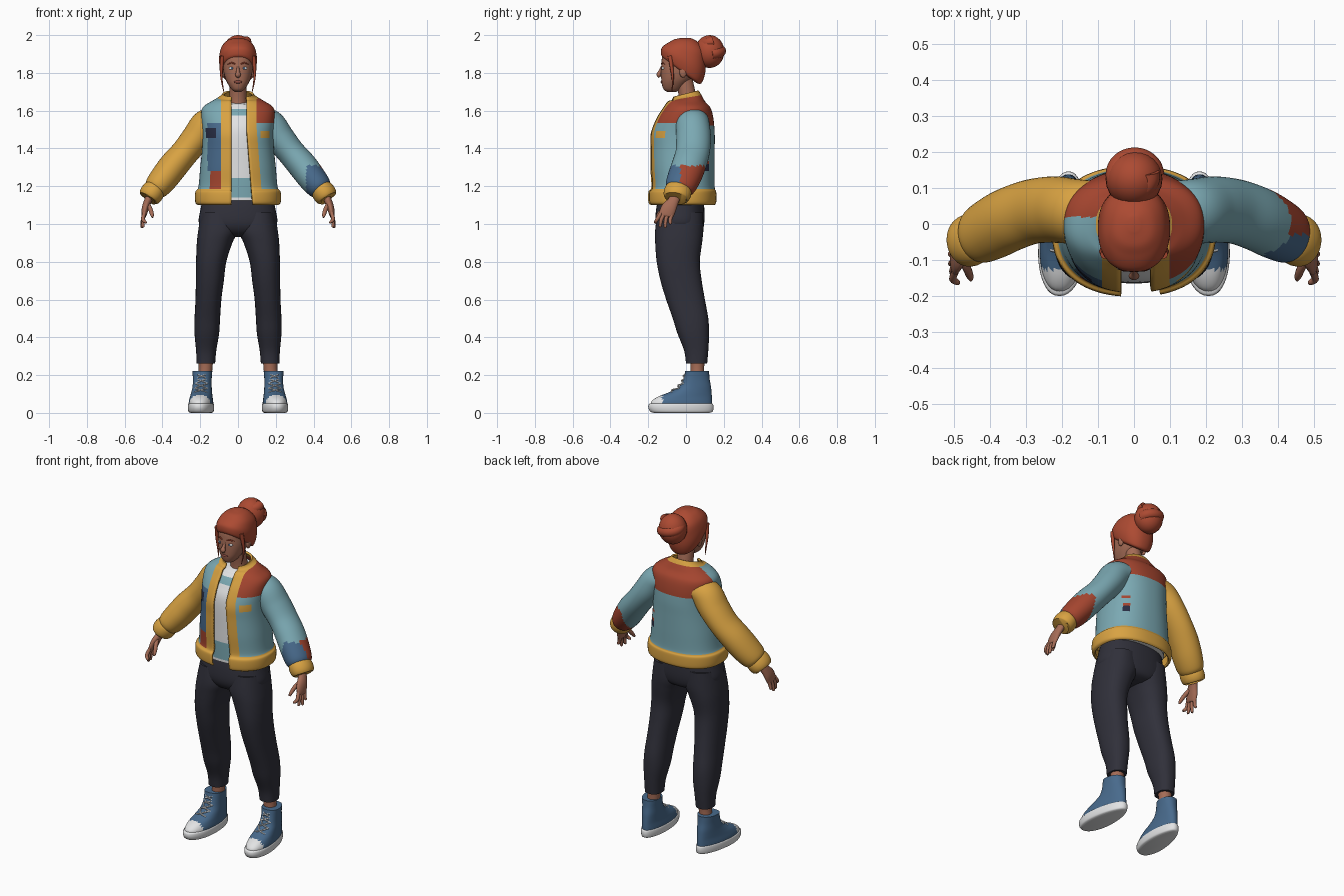
import bpy, bmesh, math
from mathutils import Vector

if "Cube" in bpy.data.objects:
    bpy.data.objects.remove(bpy.data.objects["Cube"], do_unlink=True)


def material(name, code):
    def linear(c):
        return c / 12.92 if c < 0.04 else ((c + 0.055) / 1.055) ** 2.4
    rgba = [linear(int(code[i:i + 2], 16) / 255) for i in (0, 2, 4)] + [1]
    m = bpy.data.materials.new(name)
    m.use_nodes = True
    m.diffuse_color = rgba
    bsdf = next(n for n in m.node_tree.nodes if n.type == "BSDF_PRINCIPLED")
    bsdf.inputs["Base Color"].default_value = rgba
    bsdf.inputs["Roughness"].default_value = 0.8
    return m


LIGHT_BLUE = material("light_blue", "7BA9B3")
YELLOW = material("mustard_yellow", "D8A242")
RED = material("brick_red", "A4452F")
HAIR = material("copper_hair", "AC4A32")
DENIM = material("denim_blue", "486A8C")
CHARCOAL = material("charcoal", "30303A")
SKIN = material("skin", "A56C56")
WHITE = material("white", "E2E3E4")
NAVY = material("navy", "272C42")
LIP = material("lip", "8A4A3F")


def finish(bm, name, mats, angle=50):
    me = bpy.data.meshes.new(name)
    bm.to_mesh(me)
    bm.free()
    for m in mats:
        me.materials.append(m)
    me.shade_smooth()
    me.set_sharp_from_angle(angle=math.radians(angle))
    ob = bpy.data.objects.new(name, me)
    bpy.context.collection.objects.link(ob)
    return ob


def spline(rows, steps):
    """Smoothly interpolate rows of numbers, passing through each one."""
    out = []
    for i in range(len(rows) - 1):
        a, b, c, d = (rows[max(0, min(len(rows) - 1, i + k))] for k in (-1, 0, 1, 2))
        for s in range(steps):
            u = s / steps
            out.append([q + u * ((r - p) + u * (2 * p - 5 * q + 4 * r - w + u * (3 * (q - r) + w - p))) / 2
                        for p, q, r, w in zip(a, b, c, d)])
    return out + [list(rows[-1])]


def skin_rings(name, rings, mats, rule=None, closed=True, side=1):
    bm = bmesh.new()
    grid = [[bm.verts.new((p[0] * side, p[1], p[2])) for p in ring] for ring in rings]
    n = len(grid[0])
    for i in range(len(grid) - 1):
        for j in range(n if closed else n - 1):
            k = (j + 1) % n
            f = bm.faces.new((grid[i][j], grid[i][k], grid[i + 1][k], grid[i + 1][j]))
            if rule:
                f.material_index = rule(f.calc_center_median(), i, j)
    if closed:
        bm.faces.new(grid[0])
        bm.faces.new(grid[-1])
        bmesh.ops.recalc_face_normals(bm, faces=bm.faces[:])
    return finish(bm, name, mats)


def oval(t, power=2.3):
    def bend(v):
        return math.copysign(abs(v) ** (2 / power), v)
    return bend(math.sin(t)), -bend(math.cos(t))


def ring_point(row, t):
    z, y0, y1, x0, x1, tilt = row
    ox, oy = oval(t)
    dy = oy * (y1 - y0) / 2
    return ((x0 + x1) / 2 + ox * (x1 - x0) / 2, (y0 + y1) / 2 + dy, z + tilt * dy)


def sym(rows):
    """Rows of height, front, back, half width and optional tilt, centred in x."""
    return [(r[0], r[1], r[2], -r[3], r[3], r[4] if len(r) > 4 else 0) for r in rows]


def stack(name, rows, mats, rule=None, sides=40, steps=5, side=1, warp=None):
    rings = [[ring_point(r, math.tau * j / sides) for j in range(sides)] for r in spline(rows, steps)]
    if warp:
        rings = [[warp(p) for p in ring] for ring in rings]
    return skin_rings(name, rings, mats, rule, side=side)


def sweep(name, path, mats, rule=None, sides=12, steps=4, side=1, ref=(0, 1, 0)):
    """Tube through points of x, y, z and two radii."""
    pts = spline([p if len(p) == 5 else p + (p[3],) for p in path], steps)
    rings = []
    for i, p in enumerate(pts):
        t = (Vector(pts[min(i + 1, len(pts) - 1)][:3]) - Vector(pts[max(i - 1, 0)][:3])).normalized()
        a = (Vector(ref) - t * t.dot(Vector(ref))).normalized()
        b = t.cross(a)
        rings.append([Vector(p[:3]) + a * p[3] * math.cos(w) + b * p[4] * math.sin(w)
                      for w in (math.tau * j / sides for j in range(sides))])
    return skin_rings(name, rings, mats, rule, side=side)


def blob(name, loc, size, mat, side=1):
    bm = bmesh.new()
    bmesh.ops.create_uvsphere(bm, u_segments=24, v_segments=16, radius=1)
    for v in bm.verts:
        v.co = Vector((side * loc[0] + v.co.x * size[0], loc[1] + v.co.y * size[1], loc[2] + v.co.z * size[2]))
    return finish(bm, name, [mat])


# Head and neck
stack("head", sym([(1.70, -.10, -.05, .018), (1.712, -.118, -.03, .034), (1.74, -.128, 0, .053),
                   (1.77, -.131, .03, .067), (1.81, -.132, .06, .077), (1.85, -.13, .075, .08),
                   (1.89, -.125, .08, .08), (1.93, -.105, .07, .07), (1.96, -.06, .04, .04)]), [SKIN])
sweep("neck", [(0, .015, 1.58, .055), (0, .01, 1.66, .046), (0, -.01, 1.77, .044)], [SKIN], sides=24)
sweep("nose", [(0, -.124, 1.838, .006), (0, -.136, 1.81, .009), (0, -.144, 1.79, .012, .015),
               (0, -.138, 1.778, .007, .009)], [SKIN])
blob("lips", (0, -.127, 1.752), (.021, .007, .008), LIP)

# Swept-back hair with a bun
stack("hair", sym([(1.812, -.12, .055, .074, -.75), (1.82, -.132, .08, .09, -.72), (1.86, -.13, .1, .1, -.6),
                   (1.90, -.112, .105, .097, -.45), (1.94, -.088, .1, .084, -.25),
                   (1.972, -.06, .06, .055, -.1), (1.986, -.02, .02, .015, 0)]), [HAIR], sides=48)
blob("bun", (0, .125, 1.913), (.079, .078, .087), HAIR)
coil = [(math.cos(a) * (.055 - .012 * a / 6), .135 + math.sin(a) * (.05 - .01 * a / 6), 1.90 + .01 * a, .03)
        for a in (k * .5 for k in range(14))]
sweep("bun_coil", coil, [HAIR], ref=(0, 0, 1))

for s, tag in ((1, "left"), (-1, "right")):
    # Face details and loose strands
    blob(tag + "_eye", (.033, -.121, 1.824), (.016, .008, .008), WHITE, s)
    blob(tag + "_iris", (.032, -.1265, 1.824), (.006, .004, .007), DENIM, s)
    blob(tag + "_ear", (.08, -.015, 1.805), (.012, .02, .03), SKIN, s)
    sweep(tag + "_eyebrow", [(.014, -.129, 1.846, .003), (.034, -.126, 1.853, .004), (.056, -.113, 1.846, .002)],
          [HAIR], sides=8, side=s)
    sweep(tag + "_strand", [(.082, -.085, 1.89, .012), (.088, -.075, 1.82, .009), (.086, -.07, 1.76, .005),
                            (.075, -.075, 1.70, .002)], [HAIR], sides=8, side=s)

    # Sleeve with patches near the left wrist
    def sleeve_rule(c, i, j):
        if c.x < .36 or c.z > 1.31:
            return 0
        return 1 if c.y < -.03 else 2
    sweep(tag + "_sleeve",
          [(.11, .035, 1.55, .085, .065), (.165, .035, 1.525, .09, .083), (.22, .04, 1.455, .092, .079),
           (.28, .035, 1.38, .09, .074), (.34, .015, 1.31, .09, .077), (.39, -.01, 1.245, .088, .075),
           (.43, -.032, 1.195, .079, .067), (.447, -.04, 1.174, .06, .052)],
          [LIGHT_BLUE if s > 0 else YELLOW, DENIM, RED], sleeve_rule, sides=40, steps=6, side=s)
    sweep(tag + "_cuff",
          [(.432, -.035, 1.192, .058, .05), (.443, -.04, 1.18, .071, .06), (.462, -.048, 1.155, .072, .062),
           (.475, -.053, 1.137, .062, .053), (.47, -.051, 1.143, .04, .034)], [YELLOW], sides=32, side=s)

    # Hand
    sweep(tag + "_palm",
          [(.46, -.05, 1.16, .028, .022), (.478, -.068, 1.12, .03, .02), (.49, -.09, 1.085, .04, .019),
           (.497, -.105, 1.05, .039, .014), (.498, -.108, 1.04, .03, .009)], [SKIN], sides=20, side=s)
    tips = [(.49, -.162, 1.005), (.502, -.137, .985), (.508, -.11, .982), (.509, -.083, 1.0)]
    for k, (x, y, z) in enumerate(tips):
        y0 = -.133 + .02 * k
        sweep(f"{tag}_finger_{k + 1}",
              [(.496, y0, 1.058, .01), (.503, (y + y0) / 2 - .005, 1.025, .01), (x, y, z + .004, .008),
               (x, y, z, .004)], [SKIN], side=s)
    sweep(tag + "_thumb", [(.482, -.085, 1.11, .013), (.465, -.12, 1.08, .012), (.455, -.145, 1.05, .01),
                           (.453, -.155, 1.035, .005)], [SKIN], side=s)

    # Trouser leg and ankle
    leg = [(1.06, -.15, .09, .01, .195), (.97, -.163, .092, 0, .21), (.9, -.163, .085, .03, .218),
           (.8, -.155, .073, .062, .222), (.7, -.135, .083, .075, .223), (.6, -.105, .1, .088, .225),
           (.5, -.07, .118, .095, .23), (.42, -.045, .122, .1, .23), (.33, -.01, .118, .115, .222),
           (.262, 0, .112, .121, .219)]
    stack(tag + "_trouser_leg", [r + (0,) for r in leg], [CHARCOAL], side=s)
    sweep(tag + "_ankle", [(.178, .06, .17, .038), (.172, .06, .23, .036), (.17, .06, .3, .04)],
          [SKIN], sides=20, side=s)

    # High-top shoe
    def foot(p):
        t = max(0, min(1, (.14 - p[1]) / .34))
        return (.182 + p[0] * (.74 + .26 * math.sin(t * 2.2)) + .025 * t, p[1], p[2])
    stack(tag + "_sole", sym([(0, -.17, .12, .055), (.006, -.188, .14, .066), (.025, -.199, .146, .07),
                              (.044, -.198, .144, .069), (.05, -.188, .138, .064)]), [WHITE],
          side=s, warp=foot)
    stack(tag + "_shoe_upper",
          sym([(.035, -.187, .138, .066), (.06, -.183, .138, .065), (.085, -.15, .137, .061),
               (.11, -.088, .135, .058), (.14, -.036, .132, .056), (.18, -.014, .125, .056),
               (.222, -.004, .122, .06)]), [DENIM, WHITE], lambda c, i, j: int(c.y < -.125),
          side=s, warp=foot)
    eyelets = [(.205, -.009), (.18, -.014), (.155, -.026), (.13, -.052), (.108, -.09)]
    for k, ((za, ya), (zb, yb)) in enumerate(zip(eyelets, eyelets[1:])):
        for d in (-1, 1):
            ends = [(-.034 * d, ya + .018, za), (0, (ya + yb) / 2 - .003, (za + zb) / 2 + .003),
                    (.034 * d, yb + .018, zb)]
            sweep(f"{tag}_lace_{k}_{'a' if d > 0 else 'b'}", [foot(p) + (.004,) for p in ends], [WHITE],
                  sides=6, side=s)

# Trouser seat
stack("trouser_seat", sym([(1.16, -.14, .09, .18), (1.08, -.158, .097, .198), (1.0, -.16, .096, .206),
                           (.95, -.13, .08, .15), (.93, -.07, .04, .07)]), [CHARCOAL])

# Striped shirt
stack("shirt", sym([(1.125, -.165, .125, .185), (1.3, -.165, .125, .175), (1.48, -.16, .125, .165),
                    (1.56, -.13, .115, .165), (1.61, -.095, .1, .13), (1.645, -.075, .07, .075, .2)]),
      [WHITE, LIGHT_BLUE], lambda c, i, j: int(1.145 < c.z < 1.24 or 1.575 < c.z < 1.61), steps=14)


# Open patchwork jacket
COLUMNS, BAND = 96, 4
body = spline(sym([(1.10, -.185, .15, .212), (1.115, -.2, .16, .226), (1.17, -.2, .16, .226),
                   (1.195, -.185, .152, .21), (1.30, -.19, .152, .2), (1.40, -.19, .152, .19),
                   (1.48, -.188, .152, .188), (1.56, -.157, .145, .195), (1.615, -.122, .13, .188),
                   (1.65, -.097, .1, .14), (1.675, -.08, .075, .093, .25), (1.69, -.072, .066, .082, .25)]), 6)


def jacket_ring(row):
    half = row[4]

    def angle(x):
        return math.asin(min(.97, x / half) ** 1.15)
    right_gap, left_gap = .036, .046 + .08 * max(0, 1.5 - row[0])
    a, b = angle(left_gap), angle(left_gap + .053)
    d, c = math.tau - angle(right_gap), math.tau - angle(right_gap + .053)
    stops = [a + (b - a) * k / BAND for k in range(BAND)]
    stops += [b + (c - b) * k / (COLUMNS - 2 * BAND) for k in range(COLUMNS - 2 * BAND)]
    stops += [c + (d - c) * k / BAND for k in range(BAND + 1)]
    return [ring_point(row, t) for t in stops]


def jacket_rule(c, i, j):
    blue, yellow, red, denim, navy = range(5)
    if c.z < 1.19 or i >= len(body) - 9 or j < BAND or j >= COLUMNS - BAND:
        return yellow
    if c.y > .02:
        if c.z > 1.525:
            return red
        if .125 < c.x < .16:
            if 1.36 < c.z < 1.385 or 1.31 < c.z < 1.335:
                return red
            if 1.28 < c.z < 1.31:
                return navy
    elif c.x > 0:
        if c.z > 1.54:
            return red
        if .12 < c.x < .168 and 1.45 < c.z < 1.49:
            return yellow
    else:
        if -.172 < c.x < -.115 and 1.46 < c.z < 1.505:
            return navy
        if c.x > -.162 and 1.28 < c.z < 1.53:
            return denim
        if c.x > -.146 and c.z < 1.28:
            return red
    return blue


jacket = skin_rings("jacket", [jacket_ring(r) for r in body], [LIGHT_BLUE, YELLOW, RED, DENIM, NAVY],
                    jacket_rule, closed=False)
shell = jacket.modifiers.new("thickness", "SOLIDIFY")
shell.thickness = .012
shell.offset = -1
